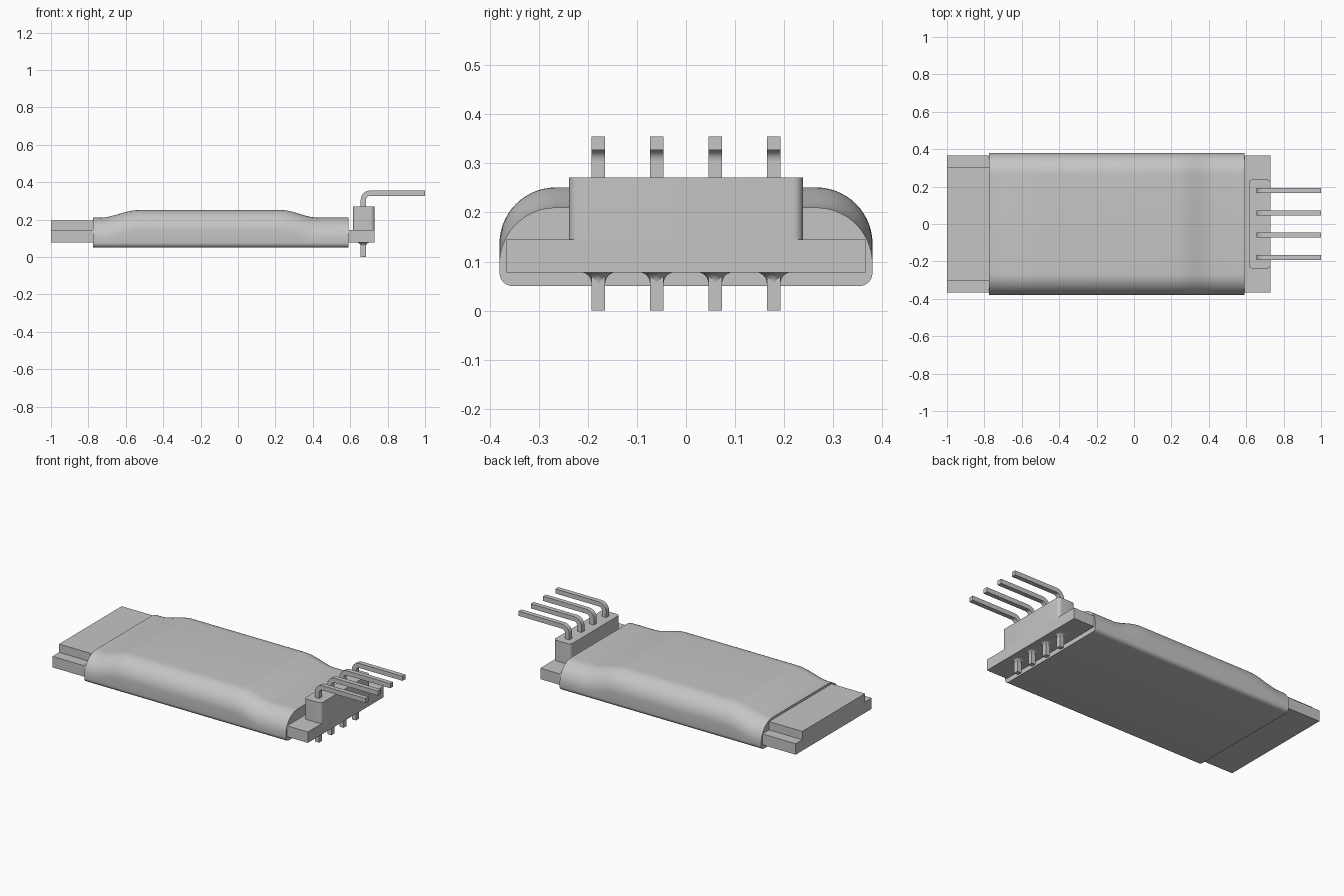
import bpy, bmesh, math
from mathutils import Vector

if "Cube" in bpy.data.objects:
    bpy.data.objects.remove(bpy.data.objects["Cube"])

grey = bpy.data.materials.new("plain_grey")
grey.use_nodes = True
colour = (0.56, 0.56, 0.56, 1)
grey.diffuse_color = colour
grey.node_tree.nodes["Principled BSDF"].inputs["Base Color"].default_value = colour


def finish(name, bm, smooth=False):
    bmesh.ops.recalc_face_normals(bm, faces=bm.faces[:])
    mesh = bpy.data.meshes.new(name)
    bm.to_mesh(mesh)
    bm.free()
    mesh.materials.append(grey)
    obj = bpy.data.objects.new(name, mesh)
    bpy.context.collection.objects.link(obj)
    if smooth:
        bpy.ops.object.select_all(action="DESELECT")
        obj.select_set(True)
        bpy.context.view_layer.objects.active = obj
        bpy.ops.object.shade_smooth_by_angle(angle=math.radians(35))
    return obj


def arc(cx, cy, rx, ry, start, end, steps=8):
    angles = [math.radians(start + (end - start) * i / steps) for i in range(steps + 1)]
    return [(cx + rx * math.cos(a), cy + ry * math.sin(a)) for a in angles]


def prism(name, points, offset, smooth=False):
    bm = bmesh.new()
    face = bm.faces.new([bm.verts.new(p) for p in points])
    result = bmesh.ops.extrude_face_region(bm, geom=[face])
    moved = [v for v in result["geom"] if isinstance(v, bmesh.types.BMVert)]
    bmesh.ops.translate(bm, verts=moved, vec=Vector(offset))
    return finish(name, bm, smooth)


def loft(name, rings, smooth=True):
    bm = bmesh.new()
    loops = [[bm.verts.new(p) for p in ring] for ring in rings]
    for a, b in zip(loops, loops[1:]):
        for i in range(len(a)):
            j = (i + 1) % len(a)
            bm.faces.new((a[i], a[j], b[j], b[i]))
    bm.faces.new(loops[0])
    bm.faces.new(loops[-1])
    return finish(name, bm, smooth)


def box(name, x0, x1, half_y, z0, z1):
    points = [(x0, -half_y, z0), (x1, -half_y, z0), (x1, half_y, z0), (x0, half_y, z0)]
    return prism(name, points, (0, 0, z1 - z0))


# Circuit board and the raised connector block at its end
box("circuit_board", -1, 0.73, 0.367, 0.078, 0.145)
box("end_connector", -1, -0.7, 0.303, 0.145, 0.196)


# Shrink sleeve: flat underneath, rounded shoulders, bulging in the middle
def smoothstep(a, b, x):
    t = min(max((x - a) / (b - a), 0), 1)
    return t * t * (3 - 2 * t)


def sleeve_ring(x):
    top = 0.21 + 0.041 * smoothstep(-0.74, -0.53, x) * (1 - smoothstep(0.23, 0.43, x))
    half = arc(0.353, 0.077, 0.027, 0.027, -90, 0, 6)
    half += arc(0.265, top - 0.115, 0.115, 0.115, 0, 90, 14)
    return [(x, y, z) for y, z in half] + [(x, -y, z) for y, z in reversed(half)]


stations = [-0.775] + [-0.74 + 0.21 * i / 12 for i in range(13)]
stations += [0.23 + 0.2 * i / 12 for i in range(13)] + [0.59]
loft("shrink_sleeve", [sleeve_ring(x) for x in stations])

# Pin header body with rounded upright corners
r = 0.02
outline = []
for cx, cy, start in ((0.71, 0.218, 0), (0.635, 0.218, 90),
                      (0.635, -0.218, 180), (0.71, -0.218, 270)):
    outline += arc(cx, cy, r, r, start, start + 90, 6)
prism("header_body", [(x, y, 0.145) for x, y in outline], (0, 0, 0.126), True)

# Four bent pins, each with a flared solder fillet under the board
left, right, low, high = 0.656, 0.684, 0.327, 0.355
pin_profile = [(right, 0), (right, 0.305)]
pin_profile += arc(right + 0.022, 0.305, 0.022, 0.022, 180, 90)
pin_profile += [(1, low), (1, high)]
pin_profile += arc(right + 0.022, 0.305, 0.05, 0.05, 90, 180)
pin_profile += [(left, 0)]

fillet = [(0.036 - 0.022 * math.sin(a), 0.056 + 0.022 * math.cos(a))
          for a in (math.radians(15 * i) for i in range(7))]
for n in range(4):
    y = (n - 1.5) * 0.119
    prism(f"pin_{n + 1}", [(px, y - 0.014, pz) for px, pz in pin_profile], (0, 0.028, 0), True)
    rings = [[(0.67 + x, y + w, z) for x, w in arc(0, 0, rad, rad, 0, 345, 23)]
             for rad, z in fillet]
    loft(f"solder_fillet_{n + 1}", rings)
